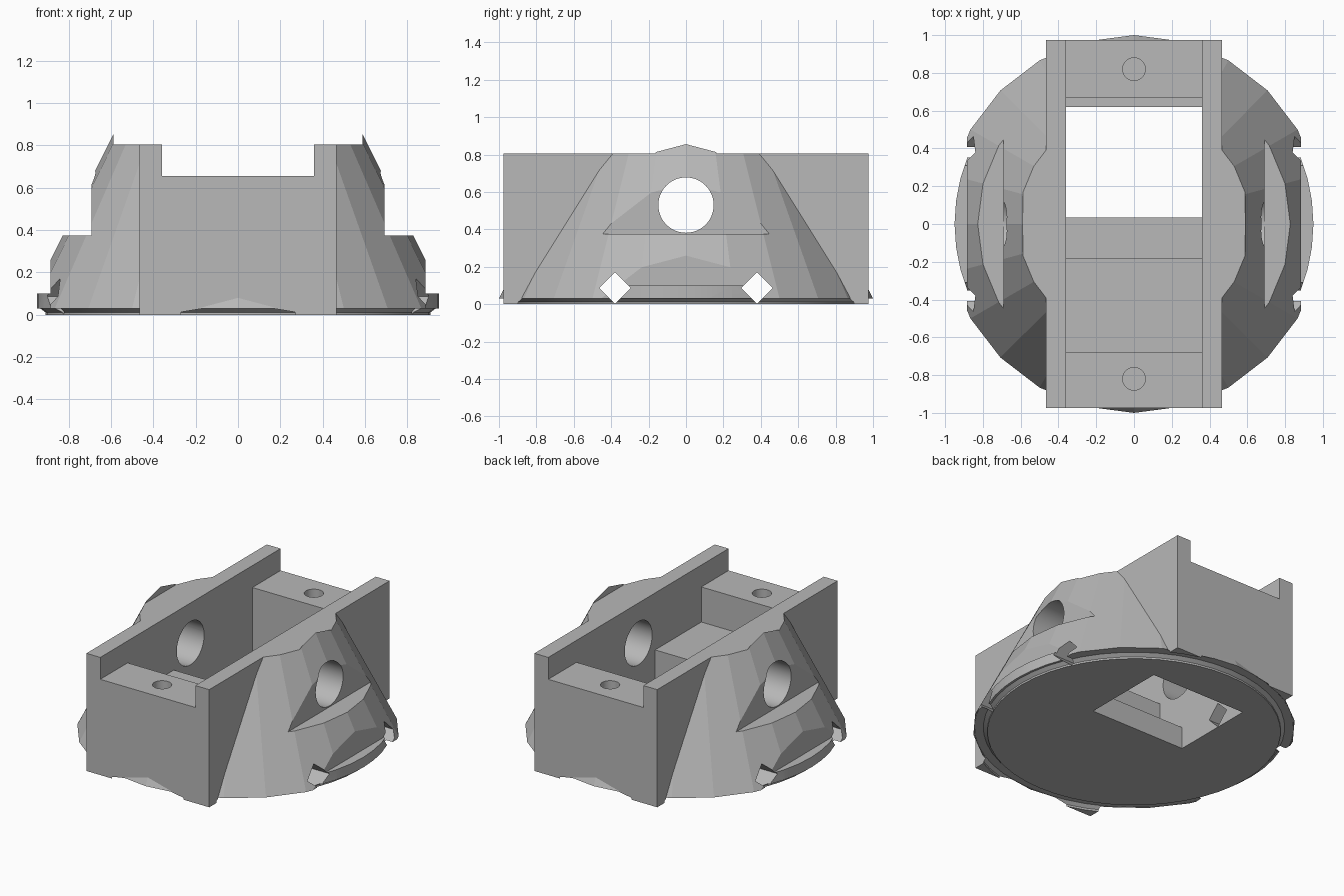
import bpy, bmesh, math
from mathutils import Matrix

if "Cube" in bpy.data.objects:
    bpy.data.objects.remove(bpy.data.objects["Cube"])

grey = bpy.data.materials.new("plain grey")
grey.use_nodes = True
grey.diffuse_color = (0.48, 0.48, 0.48, 1)
grey.node_tree.nodes["Principled BSDF"].inputs["Base Color"].default_value = grey.diffuse_color


def finish(name, bm):
    bmesh.ops.recalc_face_normals(bm, faces=bm.faces)
    mesh = bpy.data.meshes.new(name)
    bm.to_mesh(mesh)
    bm.free()
    mesh.materials.append(grey)
    obj = bpy.data.objects.new(name, mesh)
    bpy.context.collection.objects.link(obj)
    return obj


def block(name, x0, x1, y0, y1, z0, z1):
    bm = bmesh.new()
    bmesh.ops.create_cube(bm, size=1)
    for v in bm.verts:
        v.co = ((x1 if v.co.x > 0 else x0), (y1 if v.co.y > 0 else y0), (z1 if v.co.z > 0 else z0))
    return finish(name, bm)


def tube(name, sides, r1, r2, depth, centre, axis="Z"):
    bm = bmesh.new()
    turn = Matrix.Rotation(math.pi / 2, 4, "Y") if axis == "X" else Matrix()
    bmesh.ops.create_cone(bm, cap_ends=True, segments=sides, radius1=r1, radius2=r2,
                          depth=depth, matrix=Matrix.Translation(centre) @ turn)
    return finish(name, bm)


def ring(name, profile, sides=48):
    # closed profile of (radius, height) points swept round z
    bm = bmesh.new()
    rows = []
    for i in range(sides):
        a = math.tau * i / sides
        rows.append([bm.verts.new((r * math.cos(a), r * math.sin(a), z)) for r, z in profile])
    n = len(profile)
    for i in range(sides):
        for j in range(n):
            a, b = rows[i], rows[(i + 1) % sides]
            bm.faces.new((a[j], b[j], b[(j + 1) % n], a[(j + 1) % n]))
    return finish(name, bm)


def combine(target, other, operation):
    mod = target.modifiers.new(operation, "BOOLEAN")
    mod.operation = operation
    mod.solver = "EXACT"
    mod.object = other
    bpy.ops.object.select_all(action="DESELECT")
    bpy.context.view_layer.objects.active = target
    target.select_set(True)
    bpy.ops.object.modifier_apply(modifier=mod.name)
    bpy.data.objects.remove(other)


# Tapered body, standing just clear of the ground
BASE, TIP = 0.03, 0.9
body = tube("housing", 24, 1.0, 1.0 - 0.5 * (TIP - BASE), TIP - BASE, (0, 0, (BASE + TIP) / 2))

# Flats on both sides, and side pockets with an upright wall
for s in (-1, 1):
    def side(name, inner, y, z0, z1):
        x0, x1 = sorted((s * inner, s * 1.2))
        return block(name, x0, x1, -y, y, z0, z1)
    combine(body, side("flat_cutter", 0.885, 1.2, -0.1, 1), "DIFFERENCE")
    combine(body, side("pocket_cutter", 0.692, 0.7, 0.375, 1), "DIFFERENCE")

# Top trimmed level, leaving thin crests at the outer edges
combine(body, block("top_cutter", -0.587, 0.587, -1.2, 1.2, 0.805, 1.2), "DIFFERENCE")

# Base disc and long channel block
combine(body, tube("base_disc", 48, 0.95, 0.95, 0.1, (0, 0, 0.05)), "UNION")
combine(body, block("channel_block", -0.465, 0.465, -0.975, 0.975, 0, 0.805), "UNION")

# Groove round the underside
combine(body, ring("groove_cutter", [(0.91, -0.05), (0.91, 0.012), (0.935, 0.031),
                                     (0.99, 0.031), (1.012, 0.012), (1.018, -0.05)]), "DIFFERENCE")

# Channel along the top, then the stepped well inside it
W = 0.36
for y0, y1, z in ((-1.2, 1.2, 0.655), (-0.68, 0.67, 0.415),
                  (-0.18, 0.67, 0.15), (0.035, 0.62, -0.1)):
    combine(body, block("well_cutter", -W, W, y0, y1, z, 1.2), "DIFFERENCE")

# Round window through both side walls
combine(body, tube("window_cutter", 48, 0.148, 0.148, 3, (0, 0, 0.53), "X"), "DIFFERENCE")

# Diamond slots and screw holes, front and back
for s in (-1, 1):
    combine(body, tube("slot_cutter", 4, 0.084, 0.084, 3, (0, s * 0.38, 0.087), "X"), "DIFFERENCE")
    combine(body, tube("screw_cutter", 48, 0.06, 0.06, 0.6, (0, s * 0.82, 0.65)), "DIFFERENCE")

bpy.ops.object.shade_smooth_by_angle(angle=math.radians(10))
